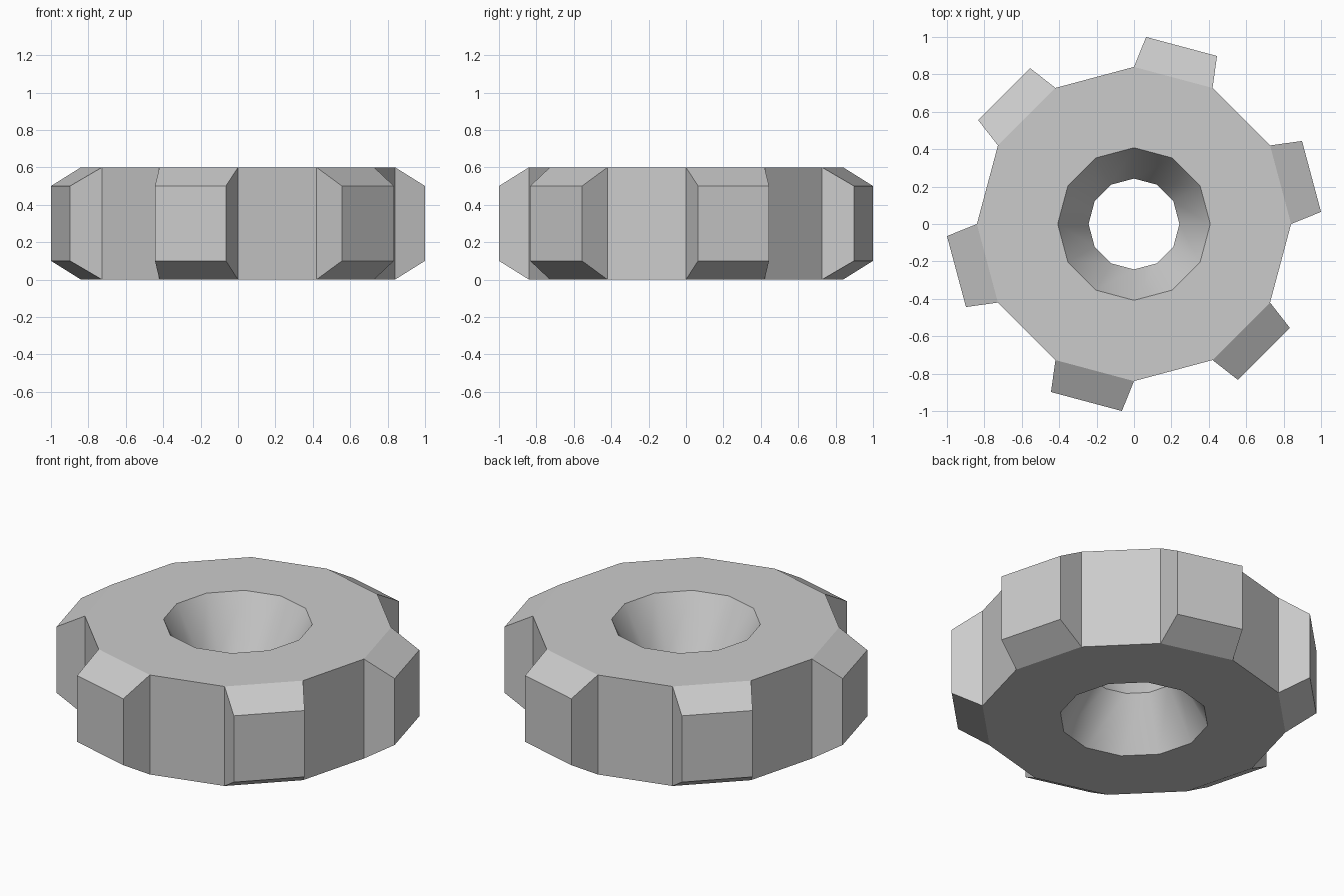
import bpy, bmesh
from math import sin, cos, radians

if "Cube" in bpy.data.objects:
    bpy.data.objects.remove(bpy.data.objects["Cube"])

SIDES = 12
HEIGHT = 0.6
R_BODY, R_RIM, R_WAIST = 0.84, 0.408, 0.243
R_TIP, TIP_INSET, TIP_BEVEL = 1.002, 3.7, 0.1

bm = bmesh.new()


def point(r, deg, z):
    return bm.verts.new((r * cos(radians(deg)), r * sin(radians(deg)), z))


def ring(r, z):
    return [point(r, 360 / SIDES * i, z) for i in range(SIDES)]


# Closed cross-section: outer wall, top, hourglass bore, bottom
outer_low, outer_high = ring(R_BODY, 0), ring(R_BODY, HEIGHT)
rim_high, waist, rim_low = ring(R_RIM, HEIGHT), ring(R_WAIST, HEIGHT / 2), ring(R_RIM, 0)


def band(a, b, i, smooth=False):
    j = (i + 1) % SIDES
    bm.faces.new((a[i], a[j], b[j], b[i])).smooth = smooth


for i in range(SIDES):
    j = (i + 1) % SIDES
    band(outer_high, rim_high, i)
    band(rim_high, waist, i, True)
    band(waist, rim_low, i, True)
    band(rim_low, outer_low, i)
    if i % 2:
        band(outer_low, outer_high, i)   # gap between teeth
    else:
        # Tapered tooth standing on every second side
        a0, a1 = 30 * i + TIP_INSET, 30 * (i + 1) - TIP_INSET
        base = [outer_low[i], outer_low[j], outer_high[j], outer_high[i]]
        lo, hi = TIP_BEVEL, HEIGHT - TIP_BEVEL
        tip = [point(R_TIP, a0, lo), point(R_TIP, a1, lo),
               point(R_TIP, a1, hi), point(R_TIP, a0, hi)]
        bm.faces.new(tip)
        for k in range(4):
            m = (k + 1) % 4
            bm.faces.new((base[k], base[m], tip[m], tip[k]))

# Crisp rims and waist around the smooth bore
for loop in (rim_high, waist, rim_low):
    for i in range(SIDES):
        bm.edges.get((loop[i], loop[(i + 1) % SIDES])).smooth = False

bmesh.ops.recalc_face_normals(bm, faces=bm.faces)
mesh = bpy.data.meshes.new("gear_wheel")
bm.to_mesh(mesh)
bm.free()
bpy.context.collection.objects.link(bpy.data.objects.new("gear_wheel", mesh))
